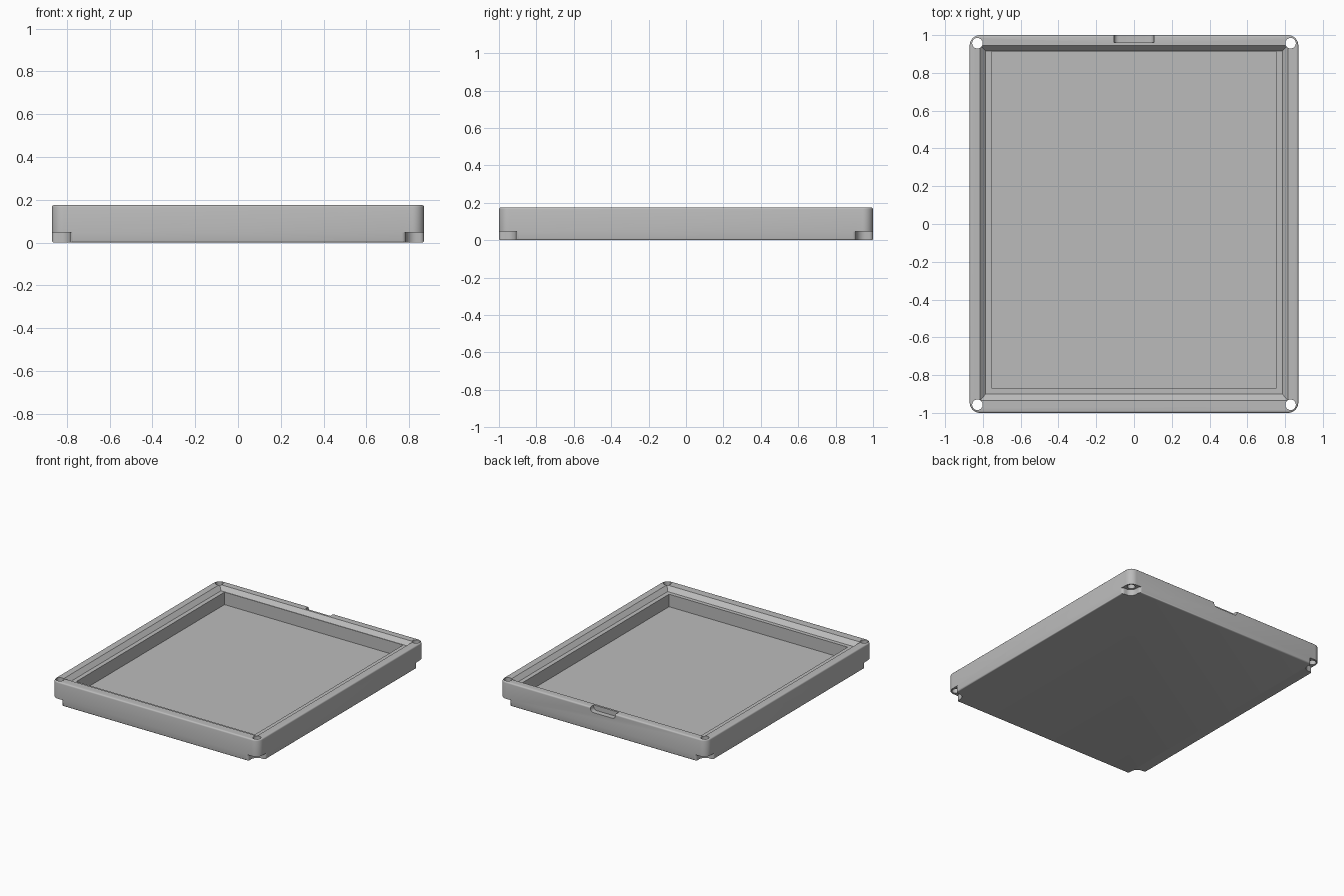
import bpy
import bmesh
from math import sin, cos, pi

cube = bpy.data.objects.get("Cube")
if cube:
    bpy.data.objects.remove(cube, do_unlink=True)

W, D, H = 0.87, 1.0, 0.175   # half width, half depth, height

grey = bpy.data.materials.new("light grey")
grey.use_nodes = True
grey.diffuse_color = (0.5, 0.5, 0.5, 1)
grey.node_tree.nodes["Principled BSDF"].inputs["Base Color"].default_value = (0.5, 0.5, 0.5, 1)


def arc(cx, cy, r, a0, a1, n=8):
    """Points on an arc, with angles in quarter turns."""
    angles = [(a0 + (a1 - a0) * i / n) * pi / 2 for i in range(n + 1)]
    return [(cx + r * cos(a), cy + r * sin(a)) for a in angles]


def rounded_rect(w, d, r):
    pts = []
    for q, (sx, sy) in enumerate([(1, 1), (-1, 1), (-1, -1), (1, -1)]):
        pts += arc(sx * (w - r), sy * (d - r), r, q, q + 1)
    return pts


def loft(name, sections):
    """Closed solid through (outline, height) sections of equal point count."""
    bm = bmesh.new()
    rings = [[bm.verts.new((x, y, z)) for x, y in pts] for pts, z in sections]
    for a, b in zip(rings, rings[1:]):
        for i in range(len(a)):
            j = (i + 1) % len(a)
            bm.faces.new((a[i], a[j], b[j], b[i]))
    bm.faces.new(rings[0])
    bm.faces.new(rings[-1])
    bmesh.ops.recalc_face_normals(bm, faces=bm.faces)
    mesh = bpy.data.meshes.new(name)
    bm.to_mesh(mesh)
    bm.free()
    obj = bpy.data.objects.new(name, mesh)
    mesh.materials.append(grey)
    bpy.context.collection.objects.link(obj)
    return obj


def cut(target, cutter):
    cutter.hide_render = True
    mod = target.modifiers.new("cut", "BOOLEAN")
    mod.operation = "DIFFERENCE"
    mod.solver = "EXACT"
    mod.object = cutter
    bpy.context.view_layer.objects.active = target
    bpy.ops.object.modifier_apply(modifier=mod.name)
    bpy.data.objects.remove(cutter, do_unlink=True)


# Tray body with softened top and bottom edges
def body_section(inset, z):
    return rounded_rect(W - inset, D - inset, 0.055 - inset), z


e = 0.01
edge = [(e * (1 - sin(k * pi / 6)), e * (1 - cos(k * pi / 6))) for k in range(4)]
tray = loft("tray", [body_section(i, z) for i, z in edge]
            + [body_section(i, H - z) for i, z in reversed(edge)])


# Cavity: sloped lip, narrow ledge, then a straight wall to the floor
def cavity_section(w, front, back, z):
    return [(-w, front), (w, front), (w, back), (-w, back)], z


cut(tray, loft("cavity_cutter", [
    cavity_section(0.752, -0.87, 0.912, 0.05),
    cavity_section(0.752, -0.87, 0.912, 0.145),
    cavity_section(0.785, -0.90, 0.916, 0.145),
    cavity_section(0.814, -0.934, 0.944, H),
    cavity_section(0.814, -0.934, 0.944, H + 0.05)]))

# Corner screw pockets underneath, with flared mouths, and screw holes
pocket = ([(0.95, 1.1), (0.765, 1.1)]
          + arc(0.765, 0.98, 0.02, 1, 0, 5)
          + arc(0.835, 0.96, 0.05, 2, 3)
          + arc(0.85, 0.89, 0.02, 1, 0, 5)
          + [(0.95, 0.89)])
hole = arc(0.829, 0.957, 0.028, 0, 4, 24)[:-1]
for sx in (-1, 1):
    for sy in (-1, 1):
        for pts, low, high in ((pocket, -0.05, 0.047), (hole, -0.02, H + 0.05)):
            placed = [(sx * x, sy * y) for x, y in pts]
            cut(tray, loft("corner_cutter", [(placed, low), (placed, high)]))

# Finger notch in the back rim, rounded at its lower corners
r = 0.025
notch = ([(-0.105, H + 0.05)] + arc(-0.105 + r, 0.138 + r, r, 2, 3, 5)
         + arc(0.105 - r, 0.138 + r, r, 3, 4, 5) + [(0.105, H + 0.05)])
notch_cutter = loft("notch_cutter", [(notch, 0.96), (notch, 1.1)])
for v in notch_cutter.data.vertices:
    x, z, y = v.co
    v.co = (x, y, z)
notch_cutter.data.flip_normals()
cut(tray, notch_cutter)

# Smooth the rounded edges and keep the sharp ones
bpy.ops.object.select_all(action="DESELECT")
tray.select_set(True)
bpy.context.view_layer.objects.active = tray
bpy.ops.object.shade_smooth_by_angle(angle=pi / 5)
